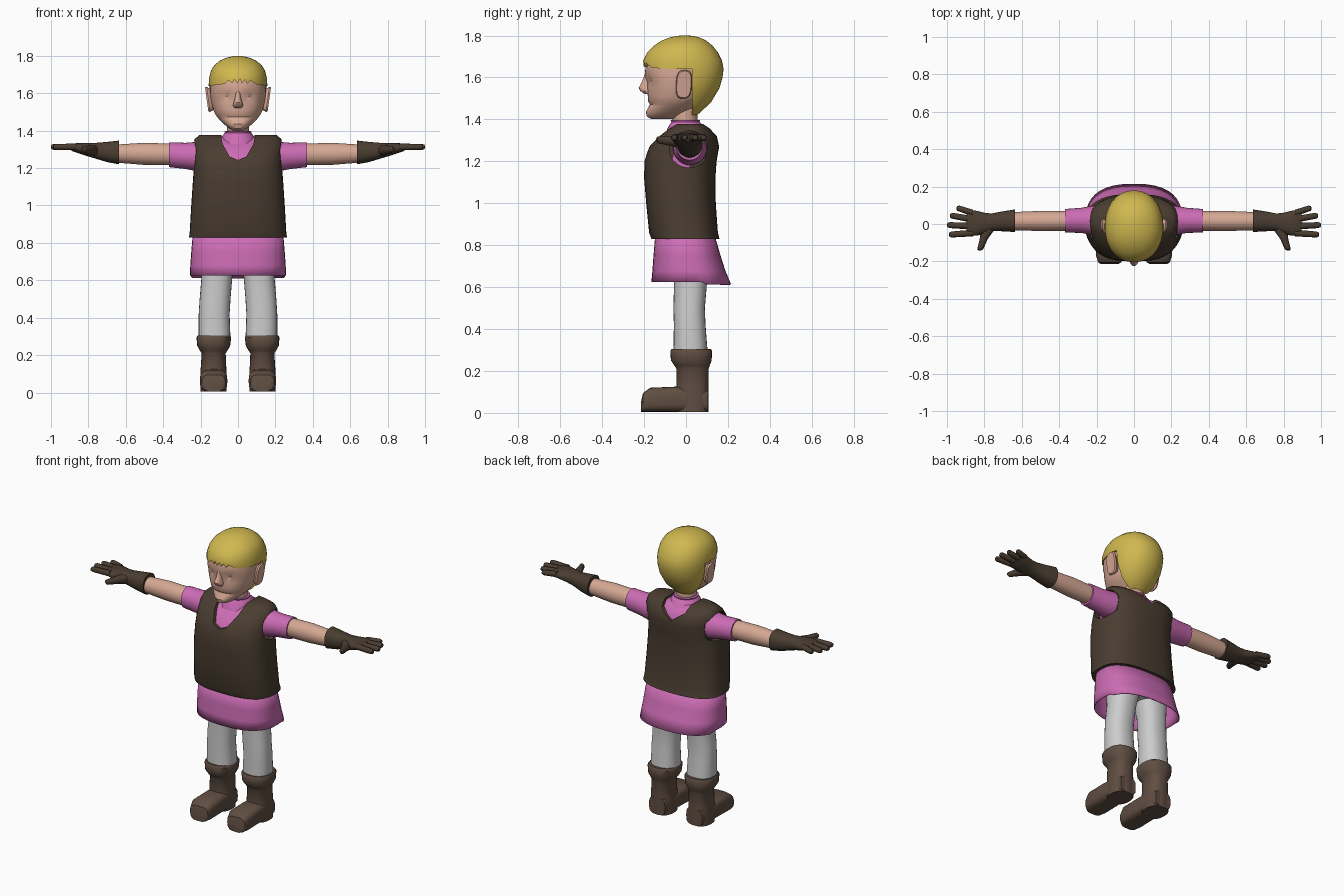
import bpy, bmesh, math

def material(name, r, g, b):
    lin = [((c / 255 + 0.055) / 1.055) ** 2.4 for c in (r, g, b)]
    m = bpy.data.materials.new(name)
    m.diffuse_color = (*lin, 1)
    return m

PINK = material("pink cloth", 204, 108, 180)
VEST = material("dark brown leather", 74, 61, 49)
BOOT = material("boot brown", 96, 78, 66)
SKIN = material("skin", 214, 168, 148)
HAIR = material("blond hair", 208, 184, 80)
GREY = material("light grey cloth", 205, 205, 205)


def finish(name, bm, mat, mirror=False, angle=40):
    bmesh.ops.recalc_face_normals(bm, faces=bm.faces)
    me = bpy.data.meshes.new(name)
    bm.to_mesh(me)
    bm.free()
    ob = bpy.data.objects.new(name, me)
    bpy.context.collection.objects.link(ob)
    if mat:
        me.materials.append(mat)
    if mirror:
        ob.modifiers.new("mirror", 'MIRROR').use_clip = False
    smooth(ob, angle)
    return ob


def smooth(ob, angle=40):
    bpy.ops.object.select_all(action='DESELECT')
    ob.select_set(True)
    bpy.context.view_layer.objects.active = ob
    bpy.ops.object.shade_smooth_by_angle(angle=math.radians(angle))


def loft(name, mat, axis, secs, n=28, p=2.0, caps=True, mirror=False, shape=None):
    """Skin superellipse sections (t, u0, u1, v0, v1) placed along an axis."""
    bm = bmesh.new()
    rings = []
    for t, u0, u1, v0, v1 in secs:
        ring = []
        for i in range(n):
            a = 2 * math.pi * i / n
            c, s = math.cos(a), math.sin(a)
            u = (u0 + u1) / 2 + (u1 - u0) / 2 * math.copysign(abs(c) ** (2 / p), c)
            v = (v0 + v1) / 2 + (v1 - v0) / 2 * math.copysign(abs(s) ** (2 / p), s)
            co = {'x': (t, u, v), 'y': (u, t, v), 'z': (u, v, t)}[axis]
            ring.append(bm.verts.new(shape(*co) if shape else co))
        rings.append(ring)
    for a, b in zip(rings, rings[1:]):
        for i in range(n):
            j = (i + 1) % n
            bm.faces.new((a[i], a[j], b[j], b[i]))
    if caps:
        bm.faces.new(rings[0])
        bm.faces.new(rings[-1])
    return finish(name, bm, mat, mirror)


def body(rows, grow=0.0):
    """Rows (z, front y, back y, half width) to loft sections."""
    return [(z + grow, -w - grow, w + grow, f - grow, b + grow) for z, f, b, w in rows]


def prism(name, pts, y0, y1):
    bm = bmesh.new()
    f = bm.faces.new([bm.verts.new((x, y0, z)) for x, z in pts])
    out = bmesh.ops.extrude_face_region(bm, geom=[f])['geom']
    for v in out:
        if isinstance(v, bmesh.types.BMVert):
            v.co.y = y1
    return finish(name, bm, None)


def cut(ob, cutters):
    for c in cutters:
        c.hide_render = True
        m = ob.modifiers.new("cut", 'BOOLEAN')
        m.operation, m.solver, m.object = 'DIFFERENCE', 'EXACT', c
        bpy.context.view_layer.objects.active = ob
        bpy.ops.object.modifier_apply(modifier=m.name)
        bpy.data.objects.remove(c)
    smooth(ob)


# Boots: foot along y, shaft with rolled cuff along z
loft("boot_foot", BOOT, 'y', [
    (-.215, .085, .175, .005, .05), (-.205, .068, .192, .005, .095),
    (-.17, .057, .203, .005, .12), (-.05, .06, .2, .005, .125),
    (.05, .063, .197, .005, .12), (.105, .075, .185, .005, .11)], p=3.5, mirror=True)
loft("boot_shaft", BOOT, 'z', [
    (.005, .062, .2, -.045, .108), (.12, .062, .2, -.045, .108),
    (.21, .066, .194, -.045, .108), (.225, .056, .204, -.055, .113),
    (.25, .042, .218, -.072, .122), (.295, .036, .222, -.075, .125),
    (.305, .042, .216, -.068, .118)], p=2.4, mirror=True)

# Trousers
loft("trouser_leg", GREY, 'z', [
    (.28, .04, .21, -.06, .104), (.42, .045, .21, -.058, .093),
    (.5, .04, .205, -.06, .09), (.62, .03, .195, -.057, .1),
    (.7, .01, .195, -.065, .11), (.78, -.005, .2, -.08, .115)], p=2.3, mirror=True)
loft("trouser_hips", GREY, 'z', body([
    (.7, -.05, .1, .1), (.74, -.09, .12, .18), (.84, -.11, .11, .2)]))

# Skirt of the tunic, open below
skirt = loft("tunic_skirt", PINK, 'z', body([
    (.613, -.165, .215, .258), (.68, -.16, .187, .255),
    (.75, -.155, .165, .25), (.87, -.145, .13, .24)]), p=2.5, caps=False, n=36,
    shape=lambda x, y, z: (x, y, z + (.012 if z < .65 and y < .1 else 0)))
sol = skirt.modifiers.new("thickness", 'SOLIDIFY')
sol.thickness, sol.offset = .006, -1

# Vest and the tunic beneath it share one torso profile
torso = [(.83, -.165, .16, .262), (.86, -.176, .152, .258), (1.0, -.19, .142, .25),
         (1.12, -.2, .14, .242), (1.2, -.198, .146, .236), (1.27, -.176, .158, .236),
         (1.32, -.13, .148, .24), (1.355, -.085, .118, .232), (1.378, -.045, .085, .205)]
vest = loft("vest", VEST, 'z', body(torso), p=2.6, n=40)
arm_hole = loft("arm_hole_cutter", None, 'x', [
    (.2, -.08, .11, 1.17, 1.345), (.4, -.08, .11, 1.17, 1.345)], mirror=True)
front_v = prism("front_neck_cutter", [(-.1, 1.42), (-.083, 1.33), (-.045, 1.262), (0, 1.243),
                                      (.045, 1.262), (.083, 1.33), (.1, 1.42)], -.4, .02)
back_v = prism("back_neck_cutter", [(-.1, 1.42), (-.08, 1.34), (0, 1.285),
                                    (.08, 1.34), (.1, 1.42)], .01, .4)
cut(vest, [arm_hole, front_v, back_v])
loft("tunic_body", PINK, 'z', body([(z, f, b, min(w, .215)) for z, f, b, w in torso[1:]], -.012),
     p=2.6, n=40)
loft("tunic_collar", PINK, 'z', body([
    (1.33, -.1, .11, .1), (1.37, -.082, .085, .086), (1.388, -.07, .065, .07),
    (1.396, -.073, .068, .072), (1.398, -.06, .055, .06)]))
loft("tunic_sleeve", PINK, 'x', [
    (.15, -.065, .1, 1.18, 1.345), (.22, -.06, .098, 1.183, 1.34),
    (.28, -.048, .087, 1.195, 1.335), (.37, -.045, .08, 1.205, 1.338)], mirror=True)

# Arms and gloves
loft("forearm", SKIN, 'x', [
    (.34, -.036, .07, 1.216, 1.33), (.5, -.037, .07, 1.217, 1.335),
    (.66, -.034, .063, 1.23, 1.325)], mirror=True)
loft("glove_hand", VEST, 'x', [
    (.635, -.043, .078, 1.22, 1.347), (.7, -.039, .068, 1.232, 1.34),
    (.76, -.037, .056, 1.25, 1.335), (.8, -.052, .06, 1.262, 1.335),
    (.84, -.062, .07, 1.275, 1.335), (.885, -.064, .078, 1.29, 1.331),
    (.895, -.058, .07, 1.297, 1.325)], p=2.3, mirror=True)
for name, y0, x1, y1 in (("index", -.048, .99, -.056), ("middle", -.012, 1.0, -.006),
                         ("ring", .024, .985, .044), ("little", .058, .95, .083)):
    pts = [(.86, y0, .018), (x1 - .015, y1, .016), (x1 - .004, y1, .012), (x1, y1, .005)]
    loft("glove_%s_finger" % name, VEST, 'x',
         [(x, y - r, y + r, 1.313 - r, 1.313 + r) for x, y, r in pts], n=12, mirror=True)
loft("glove_thumb", VEST, 'y', [
    (-.142, .818, .832, 1.296, 1.31), (-.135, .806, .838, 1.286, 1.318),
    (-.08, .782, .825, 1.275, 1.32), (-.03, .745, .82, 1.262, 1.325),
    (.0, .74, .82, 1.27, 1.32)], n=14, mirror=True)

# Head with shallow eye sockets
def sockets(x, y, z):
    if y < 0:
        d = ((abs(x) - .06) / .035) ** 2 + ((z - 1.58) / .022) ** 2
        y += .014 * math.exp(-d)
    return x, y, z

loft("neck", SKIN, 'z', body([(1.35, -.065, .055, .06), (1.46, -.065, .055, .06)]))
loft("head", SKIN, 'z', body([
    (1.402, -.165, -.04, .03), (1.412, -.186, -.02, .048), (1.435, -.192, .02, .075),
    (1.46, -.178, .05, .1), (1.472, -.172, .06, .11), (1.485, -.18, .08, .12),
    (1.51, -.182, .1, .132), (1.55, -.186, .12, .142), (1.58, -.189, .13, .147),
    (1.61, -.197, .14, .149), (1.65, -.193, .15, .149), (1.7, -.18, .15, .142),
    (1.75, -.14, .12, .11)]), n=48, p=2.15, shape=sockets)
loft("nose", SKIN, 'z', [
    (1.52, -.018, .018, -.195, -.165), (1.535, -.027, .027, -.218, -.155),
    (1.55, -.024, .024, -.226, -.15), (1.575, -.016, .016, -.212, -.15),
    (1.615, -.012, .012, -.197, -.15)], n=16)
ear_rows = [(.125, .018, .045), (.155, .034, .062), (.163, .038, .068), (.172, .034, .063)]
loft("ear", SKIN, 'x', [(x, -.01 - w, -.01 + w, 1.567 - h, 1.567 + h) for x, w, h in ear_rows],
     p=3, mirror=True, shape=lambda x, y, z: (x + (z - 1.6) * .14, y + (z - 1.57) * .05, z))

# Hair: full shell, then the face area cut away under a ragged fringe
hair = loft("hair", HAIR, 'z', body([
    (1.41, -.05, .042, .045), (1.44, -.08, .075, .085), (1.48, -.12, .118, .118),
    (1.55, -.19, .16, .148), (1.6, -.2, .174, .155), (1.64, -.203, .179, .157),
    (1.68, -.204, .172, .155), (1.72, -.185, .152, .145), (1.75, -.155, .128, .127),
    (1.775, -.118, .098, .096), (1.79, -.08, .066, .062), (1.798, -.045, .035, .03),
    (1.8, -.02, .01, .01)]), n=48, p=2.15)
fringe = [(.3, 1.635), (.15, 1.64), (.1, 1.648), (.065, 1.668), (.05, 1.65), (.038, 1.672),
          (.02, 1.652), (.012, 1.675), (-.005, 1.652), (-.02, 1.675), (-.03, 1.653),
          (-.05, 1.67), (-.07, 1.65), (-.15, 1.64), (-.3, 1.635)]
cut(hair, [prism("face_cutter", [(-.3, 1.3), (.3, 1.3)] + fringe, -.4, .028)])
